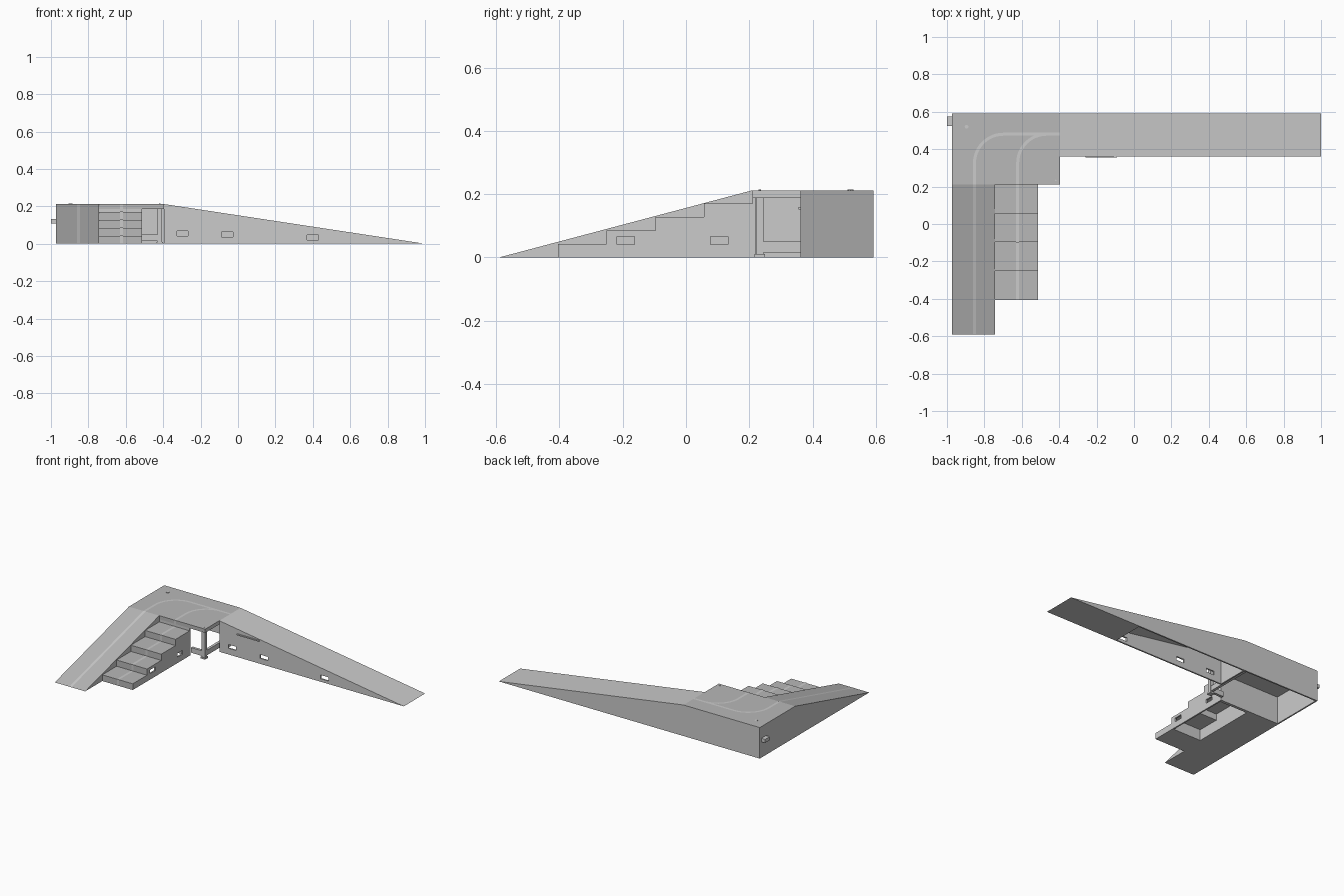
import bpy, bmesh, math
from mathutils import Vector

if "Cube" in bpy.data.objects:
    bpy.data.objects.remove(bpy.data.objects["Cube"])

H = 0.212                      # deck height
STEP = H / 5
TIP = 1.0


def material(name, v):
    m = bpy.data.materials.new(name)
    m.diffuse_color = (v, v, v, 1)
    m.use_nodes = True
    m.node_tree.nodes["Principled BSDF"].inputs["Base Color"].default_value = m.diffuse_color
    return m


body_grey = material("body_grey", 0.8)
deck_grey = material("deck_grey", 0.48)
line_grey = material("line_grey", 0.8)


def finish(name, bm):
    bmesh.ops.recalc_face_normals(bm, faces=bm.faces)
    me = bpy.data.meshes.new(name)
    bm.to_mesh(me)
    bm.free()
    ob = bpy.data.objects.new(name, me)
    bpy.context.collection.objects.link(ob)
    return ob


def prism(name, profile, axis, a, b):
    """Extrude a (u, z) profile along x or y from a to b."""
    bm = bmesh.new()
    place = (lambda u, z: (a, u, z)) if axis == 'x' else (lambda u, z: (u, a, z))
    f = bm.faces.new([bm.verts.new(place(u, z)) for u, z in profile])
    new = bmesh.ops.extrude_face_region(bm, geom=[f])['geom']
    d = Vector((b - a, 0, 0)) if axis == 'x' else Vector((0, b - a, 0))
    bmesh.ops.translate(bm, vec=d, verts=[g for g in new if isinstance(g, bmesh.types.BMVert)])
    return finish(name, bm)


def box(name, x0, x1, y0, y1, z0, z1):
    return prism(name, [(x0, z0), (x1, z0), (x1, z1), (x0, z1)], 'y', y0, y1)


def cut(ob, cutters):
    for c in cutters:
        c.hide_render = True
        m = ob.modifiers.new("cut", 'BOOLEAN')
        m.operation, m.solver, m.object = 'DIFFERENCE', 'EXACT', c
        bpy.context.view_layer.objects.active = ob
        bpy.ops.object.modifier_apply(modifier=m.name)
        bpy.data.objects.remove(c)


def paint_walkway(ob):
    """Darker grey on the walking surfaces and risers only."""
    ob.data.materials.clear()
    ob.data.materials.append(body_grey)
    ob.data.materials.append(deck_grey)
    for p in ob.data.polygons:
        p.material_index = int(p.normal.z > 0.5 or p.normal.y < -0.9)


# Long ramp: hollow wedge with a solid tip and three windows
slope = H / (TIP + 0.395)
long_z = lambda x: slope * (TIP - x)
long_ramp = prism("long_ramp", [(-0.395, 0), (TIP, 0), (-0.395, H)], 'y', 0.362, 0.592)
cut(long_ramp, [
    prism("cavity", [(-0.385, -0.05), (0.45, -0.05), (0.45, long_z(0.45) - 0.012),
                     (-0.385, long_z(-0.385) - 0.012)], 'y', 0.372, 0.582)] + [
    box("window", x - 0.03, x + 0.03, 0.34, 0.376, z - 0.013, z + 0.013)
    for x, z in ((-0.297, 0.055), (-0.057, 0.05), (0.4, 0.033))])

# Thin lip on the inner wall of the long ramp
box("wall_lip", -0.26, -0.09, 0.355, 0.363, 0.152, 0.16)

# Short ramp: closed wedge
short_ramp = prism("short_ramp", [(-0.59, 0), (0.21, 0), (0.21, H)], 'x', -0.972, -0.742)
paint_walkway(short_ramp)

# Stairs: four hollow steps with two side windows
ys = [-0.405 + 0.154 * i for i in range(5)]
ys[4] = 0.21


def stair_profile(first, shift, drop, base, end):
    pts = [(end, base), (ys[first] + shift, base)]
    for i in range(first, 4):
        pts.append((ys[i] + shift, STEP * (i + 1) - drop))
        pts.append((ys[i + 1] + shift if i < 3 else end, STEP * (i + 1) - drop))
    return pts


stairs = prism("stairs", stair_profile(0, 0, 0, 0, 0.21), 'x', -0.742, -0.512)
cut(stairs, [prism("cavity", stair_profile(1, 0.01, 0.01, -0.05, 0.2), 'x', -0.732, -0.522)] + [
    box("window", -0.526, -0.49, y - 0.028, y + 0.028, 0.04, 0.066) for y in (-0.19, 0.105)])
paint_walkway(stairs)

# Landing: deck slab on outer and inner walls
deck = box("landing_deck", -0.972, -0.395, 0.21, 0.592, 0.187, H)
paint_walkway(deck)
box("landing_side_wall", -0.972, -0.962, 0.21, 0.592, 0, 0.187)
box("landing_back_wall", -0.962, -0.395, 0.582, 0.592, 0, 0.187)
box("landing_front_wall", -0.962, -0.512, 0.21, 0.22, 0, 0.187)

# Open corner: post, foot and low rails
box("corner_post", -0.43, -0.406, 0.221, 0.245, 0.01, 0.187)
box("corner_foot", -0.435, -0.401, 0.216, 0.25, 0, 0.01)
box("front_rail", -0.512, -0.43, 0.224, 0.242, 0.015, 0.05)
box("side_rail", -0.427, -0.409, 0.245, 0.582, 0.015, 0.05)


# Guide lines painted along the walkways
def ribbon(name, path, half=0.008):
    bm = bmesh.new()
    prev = None
    for p, side in path:
        pair = [bm.verts.new(Vector(p) + Vector(side) * s * half) for s in (-1, 1)]
        if prev:
            bm.faces.new([prev[0], prev[1], pair[1], pair[0]])
        prev = pair
    finish(name, bm).data.materials.append(line_grey)


def landing_curve(x):
    r, e = 0.155, 0.0015
    out = []
    for i in range(13):
        a = math.pi - i * math.pi / 24
        c, s = math.cos(a), math.sin(a)
        out.append(((x + r + r * c, 0.325 + r * s, H + e), (-c, -s, 0)))
    return out + [((-0.395, 0.48, H + e), (0, -1, 0))]


X = (1, 0, 0)
ribbon("ramp_line", [((-0.853, -0.589, 0.0015), X), ((-0.853, 0.21, H + 0.0015), X)] + landing_curve(-0.853))
steps = []
for i in range(5):
    y = ys[i] - 0.0015
    steps += [((-0.622, y, STEP * i + 0.0015 * (i > 0)), X), ((-0.622, y, STEP * (i + 1) + 0.0015), X)]
ribbon("stair_line", steps + landing_curve(-0.622))

# Wall bracket and small deck studs
box("wall_bracket", -1.0, -0.97, 0.525, 0.575, 0.108, 0.132)
for i, (x, y, r) in enumerate(((-0.895, 0.52, 0.01), (-0.418, 0.233, 0.004))):
    bm = bmesh.new()
    bmesh.ops.create_cone(bm, cap_ends=True, segments=8, radius1=r, radius2=r, depth=0.006)
    bmesh.ops.translate(bm, vec=(x, y, H - 0.001), verts=bm.verts)
    finish("deck_stud_%d" % i, bm)
